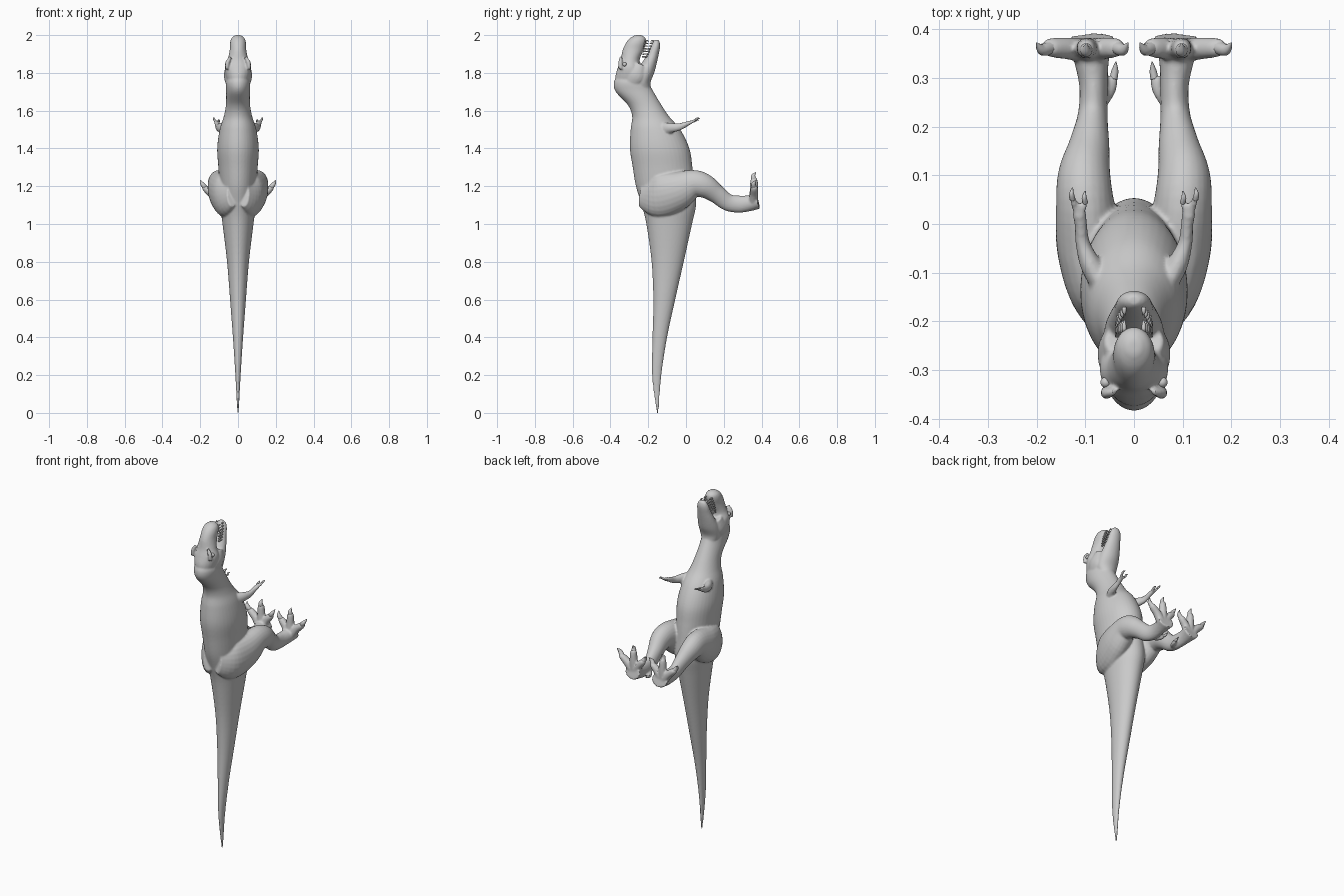
import bpy, bmesh, math
from mathutils import Vector


def spline(pts, steps):
    """Catmull-Rom through tuples of any length."""
    out, n = [], len(pts)
    for i in range(n - 1):
        p = [pts[max(i - 1, 0)], pts[i], pts[i + 1], pts[min(i + 2, n - 1)]]
        for s in range(steps):
            t = s / steps
            out.append([0.5 * (2 * b + (c - a) * t + (2 * a - 5 * b + 4 * c - d) * t * t
                               + (3 * b - a - 3 * c + d) * t ** 3) for a, b, c, d in zip(*p)])
    return out + [list(pts[-1])]


def tube(bm, pts, flat=False, sides=24, steps=5):
    """Loft elliptical rings along points (x, y, z, rx, r_other)."""
    path = spline(pts, steps)
    pos = [Vector(p[:3]) for p in path]
    rings, new = [], []
    for i, p in enumerate(path):
        if flat:
            u, v = Vector((1, 0, 0)), Vector((0, 1, 0))
        else:
            t = (pos[min(i + 1, len(pos) - 1)] - pos[max(i - 1, 0)]).normalized()
            u = (Vector((1, 0, 0)) - t * t.x).normalized()
            v = t.cross(u)
        ring = []
        for k in range(sides):
            a = 2 * math.pi * k / sides
            ring.append(bm.verts.new(pos[i] + u * math.cos(a) * max(p[3], .001)
                                     + v * math.sin(a) * max(p[4], .001)))
        rings.append(ring)
    for r, q in zip(rings, rings[1:]):
        for k in range(sides):
            new.append(bm.faces.new((r[k], r[(k + 1) % sides], q[(k + 1) % sides], q[k])))
    new.append(bm.faces.new(rings[0][::-1]))
    new.append(bm.faces.new(rings[-1]))
    bmesh.ops.recalc_face_normals(bm, faces=new)


def column(bm, rows, **kw):
    """Loft of level rings from rows (z, y_back, y_belly, half_width)."""
    tube(bm, [(0, (a + b) / 2, z, w, (b - a) / 2) for z, a, b, w in rows], flat=True, **kw)


def mirrored(pts, s):
    return [(s * p[0],) + tuple(p[1:]) for p in pts]


def finish(bm, name):
    me = bpy.data.meshes.new(name)
    bm.to_mesh(me)
    bm.free()
    for f in me.polygons:
        f.use_smooth = True
    ob = bpy.data.objects.new(name, me)
    bpy.context.collection.objects.link(ob)
    return ob


skin = bmesh.new()

# tail, torso and neck
column(skin, [(0.0, -.155, -.145, .004), (.2, -.18, -.13, .014), (.4, -.177, -.10, .027),
              (.6, -.173, -.057, .042), (.8, -.182, -.012, .058), (1.0, -.21, .032, .082),
              (1.1, -.235, .053, .095), (1.2, -.265, .045, .098), (1.3, -.282, .034, .104),
              (1.4, -.297, .018, .11), (1.5, -.293, -.03, .097), (1.57, -.285, -.09, .075),
              (1.63, -.308, -.13, .064), (1.7, -.372, -.172, .063), (1.75, -.382, -.20, .064),
              (1.79, -.36, -.23, .05)], sides=40, steps=6)
# skull and lower jaw
column(skin, [(1.72, -.37, -.22, .045), (1.78, -.374, -.20, .066), (1.83, -.36, -.235, .07),
              (1.87, -.346, -.245, .055), (1.92, -.336, -.225, .044), (1.96, -.317, -.212, .042),
              (1.985, -.295, -.215, .034), (2.0, -.268, -.236, .014)])
column(skin, [(1.71, -.27, -.185, .045), (1.75, -.28, -.188, .06), (1.80, -.27, -.168, .061),
              (1.85, -.235, -.155, .052), (1.90, -.206, -.144, .041), (1.94, -.187, -.137, .035),
              (1.965, -.174, -.14, .025), (1.975, -.165, -.148, .012)])

toe_tips = [(.172, .362, 1.19), (.098, .36, 1.232), (.036, .362, 1.19)]
for s in (1, -1):
    # hind leg: thigh, knee, shank, ankle
    tube(skin, mirrored([(.03, -.235, 1.16, .03, .07), (.065, -.15, 1.15, .062, .115),
                         (.088, -.05, 1.175, .07, .105), (.10, .04, 1.212, .06, .075),
                         (.102, .10, 1.2, .054, .064), (.092, .16, 1.16, .042, .05),
                         (.085, .22, 1.115, .031, .045), (.083, .28, 1.105, .029, .045),
                         (.087, .335, 1.11, .036, .042), (.09, .382, 1.12, .05, .04)], s))
    # toes and inner dewclaw toe
    for x, y, z in toe_tips:
        tube(skin, mirrored([(.094, .355, 1.1, .026, .026),
                             ((x + .095) / 2, .36, (z + 1.1) / 2 + .01, .023, .023),
                             (x, y, z, .018, .019), (x * 1.03 - .003, y, z + .014, .009, .01)], s), sides=14)
    tube(skin, mirrored([(.075, .24, 1.085, .015, .015), (.05, .275, 1.075, .013, .014),
                         (.041, .305, 1.078, .009, .009)], s), sides=12)
    # arm and two fingers
    tube(skin, mirrored([(.06, -.13, 1.5, .025, .04), (.088, -.085, 1.508, .022, .028),
                         (.105, -.04, 1.513, .015, .02), (.109, .0, 1.528, .013, .014),
                         (.113, .022, 1.538, .015, .011)], s), sides=14)
    for tx, ty, tz in ((.126, .052, 1.553), (.1, .045, 1.543)):
        tube(skin, mirrored([(.112, .01, 1.535, .009, .009),
                             ((tx + .112) / 2, .032, 1.541, .008, .008), (tx, ty, tz, .007, .007)], s), sides=10)
    # brow ridge and jaw muscle
    tube(skin, mirrored([(.04, -.345, 1.885, .006, .006), (.055, -.347, 1.855, .012, .012),
                         (.058, -.345, 1.82, .01, .012)], s), sides=10)
    tube(skin, mirrored([(.045, -.29, 1.75, .02, .04), (.053, -.265, 1.79, .022, .045),
                         (.045, -.24, 1.845, .015, .025)], s), sides=14)

body = finish(skin, "body_skin")
fuse = body.modifiers.new("fuse", 'REMESH')
fuse.mode = 'VOXEL'
fuse.voxel_size = .0055
fuse.use_smooth_shade = True
soft = body.modifiers.new("soften", 'SMOOTH')
soft.factor = .5
soft.iterations = 3

# claws on toes, dewclaws and fingers
claws = bmesh.new()
for s in (1, -1):
    for x, y, z in toe_tips:
        dx = (x - .098) * .38
        tube(claws, mirrored([(x, y, z, .014, .014), (x + dx * .6, y - .004, z + .022, .011, .012),
                              (x + dx, y + .01, z + .042, .001, .001)], s), sides=10)
    tube(claws, mirrored([(.042, .298, 1.078, .008, .008), (.039, .315, 1.08, .007, .007),
                          (.037, .333, 1.088, .001, .001)], s), sides=8)
    for x, y, z in ((.126, .05, 1.552), (.1, .043, 1.543)):
        tube(claws, mirrored([(x, y, z, .006, .006), (x + .002, y + .012, z + .007, .005, .005),
                              (x, y + .025, z + .007, .001, .001)], s), sides=8)
finish(claws, "claws")

# teeth along both jaw edges
teeth = bmesh.new()
for s in (1, -1):
    for i in range(7):
        t = i / 6
        z, w = 1.885 + .085 * t, .034 - .014 * t * t
        for y, d in ((-.232 + .012 * t, .024), (-.205 + .034 * t, -.016)):
            tube(teeth, mirrored([(w, y, z, .005, .005), (w, y + d * .6, z + .001, .004, .004),
                                  (w - .002, y + d, z - .002, .001, .001)], s), sides=6, steps=2)
finish(teeth, "teeth")

# eyes
eyes = bmesh.new()
for s in (1, -1):
    n = bmesh.ops.create_uvsphere(eyes, u_segments=14, v_segments=8, radius=.011)["verts"]
    bmesh.ops.translate(eyes, verts=n, vec=(s * .058, -.325, 1.845))
finish(eyes, "eyes")
